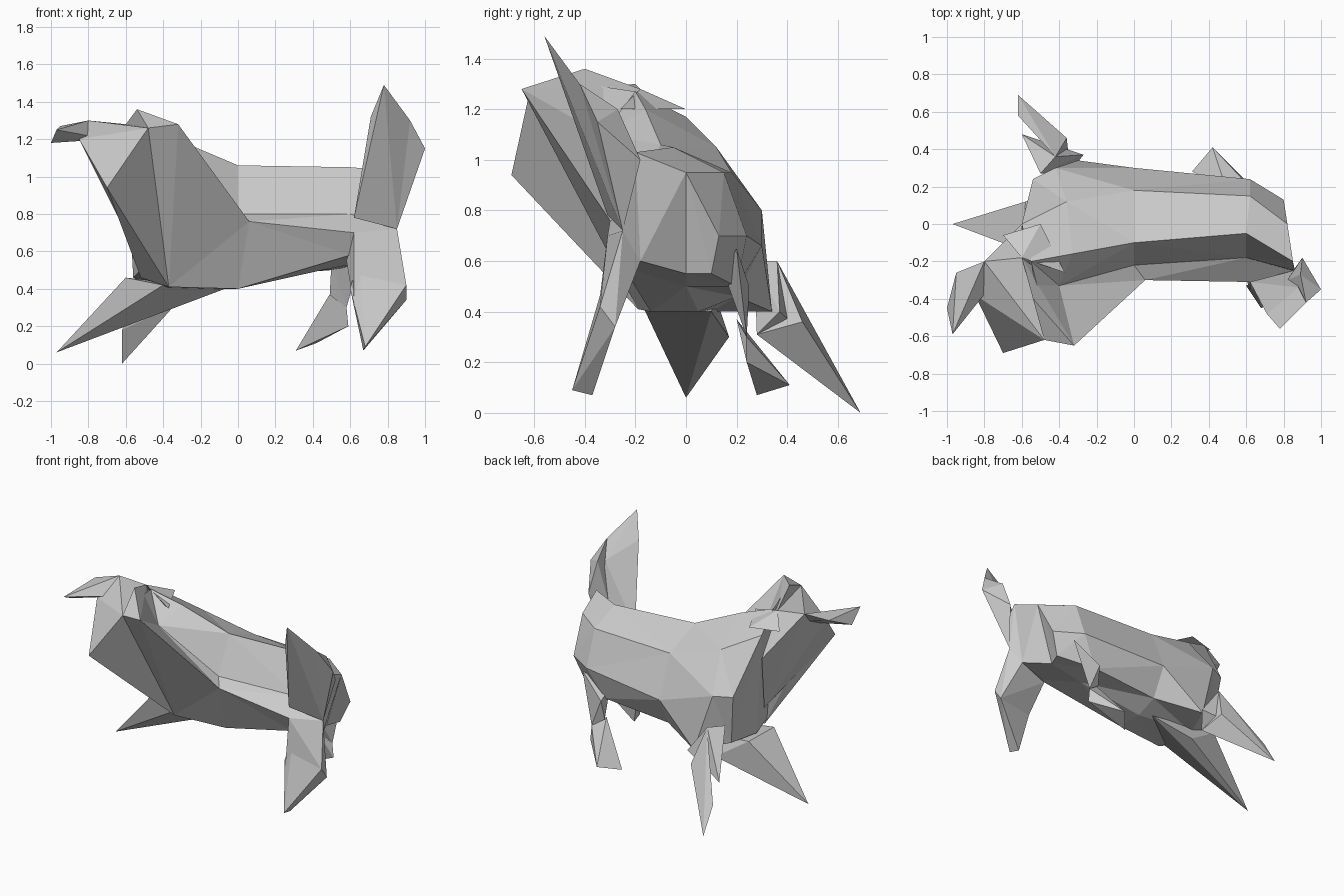
import bpy
import bmesh

default_cube = bpy.data.objects.get("Cube")
if default_cube:
    bpy.data.objects.remove(default_cube, do_unlink=True)

# One plain grey for the whole animal
grey = bpy.data.materials.new("plain_grey")
grey.use_nodes = True
colour = (0.6, 0.6, 0.6, 1)
grey.diffuse_color = colour
shader = next(node for node in grey.node_tree.nodes if node.type == "BSDF_PRINCIPLED")
shader.inputs["Base Color"].default_value = colour
shader.inputs["Roughness"].default_value = 0.8


def finish(bm, name):
    """Turn a bmesh into a flat-shaded, outward-facing object."""
    bmesh.ops.triangulate(bm, faces=bm.faces[:])
    bmesh.ops.recalc_face_normals(bm, faces=bm.faces[:])
    mesh = bpy.data.meshes.new(name)
    bm.to_mesh(mesh)
    bm.free()
    mesh.materials.append(grey)
    obj = bpy.data.objects.new(name, mesh)
    bpy.context.collection.objects.link(obj)
    return obj


def faceted(name, *points):
    """Faceted solid wrapped around a few corner points."""
    bm = bmesh.new()
    for point in points:
        bm.verts.new(point)
    result = bmesh.ops.convex_hull(bm, input=bm.verts[:])
    unused = set(result["geom_interior"]) | set(result["geom_unused"])
    loose = [item for item in unused if isinstance(item, bmesh.types.BMVert)]
    bmesh.ops.delete(bm, geom=loose, context="VERTS")
    return finish(bm, name)


def loft(name, *rings):
    """Skin a row of cross-sections and close both ends."""
    bm = bmesh.new()
    loops = [[bm.verts.new(point) for point in ring] for ring in rings]
    for near, far in zip(loops, loops[1:]):
        for i in range(len(near)):
            j = (i + 1) % len(near)
            bm.faces.new((near[i], near[j], far[j], far[i]))
    for end in (loops[0], loops[-1]):
        bm.faces.new(end)
    return finish(bm, name)


# Landmarks shared by neighbouring parts
ruff_tip = (-.7, -.69, .94)
ruff_top = (-.48, -.62, 1.26)
ruff_side = (-.32, -.65, 1.28)
ruff_foot = (-.37, -.19, .41)
ruff_back = (-.4, -.33, 1.1)
throat = (-.7, -.5, 1.1)
jaw = (-.85, -.38, 1.2)
brow = (-.8, -.2, 1.3)
crown = (-.6, -.18, 1.28)
ledge_front = (.06, -.3, .76)
ledge_back = (.62, -.31, .7)
tail_root = (.85, -.25, .72)
tail_bend = (.92, -.42, 1.3)
near_hock = (.9, -.28, .34)
near_stifle = (.9, -.34, .42)
near_seat = (.8, -.18, .6)
far_hock = (.58, .24, .3)
far_knee = (-.34, .28, .31)
far_elbow = (-.42, .36, .6)

# Trunk sections run: spine, inner fold, ledge, three belly points, flank, upper back
chest = [(-.55, -.2, 1.27), (-.5, -.4, 1.3), ruff_top, (-.52, -.2, .5),
         (-.56, 0, .46), (-.5, .2, .45), (-.54, .24, .8), (-.6, 0, 1.17)]
shoulder = [(-.33, -.16, 1.2), ruff_back, ruff_side, ruff_foot,
            (-.4, .1, .4), (-.3, .34, .4), (-.42, .3, .8), (-.36, .12, 1.05)]
waist = [(0, -.1, 1.06), (0, -.22, .8), ledge_front, (0, -.14, .4),
         (0, .05, .4), (0, .2, .46), (0, .3, .66), (0, .18, .95)]
hip = [(.6, -.05, 1.05), (.6, -.18, .8), ledge_back, (.6, -.25, .58),
       (.45, 0, .5), (.5, .2, .5), (.62, .24, .7), (.62, .15, .95)]
rump = [(.85, -.2, 1.03), (.86, -.25, .95), tail_root, near_seat,
        (.7, 0, .55), (.74, .1, .55), (.8, .13, .7), (.82, 0, .95)]
loft("trunk", chest, shoulder, waist, hip, rump)

# Chest ruff and shoulder crest
faceted("chest_ruff", ruff_tip, ruff_top, ruff_foot, throat,
        (-.52, -.15, .46), (-.54, -.2, .9))
faceted("ruff_fold", ruff_top, ruff_side, ruff_foot, ruff_back, ledge_front)
faceted("shoulder_crest", (-.54, -.4, 1.36), crown, ruff_side, ruff_top, ruff_back)

# Neck, muzzle and ear
faceted("neck", jaw, brow, crown, throat, ruff_tip, ruff_top,
        (-.6, 0, 1), (-.55, -.1, .6))
faceted("muzzle", jaw, brow, (-.95, -.26, 1.27), (-1, -.45, 1.18),
        (-.97, -.59, 1.25), (-.92, -.38, 1.27), (-.7, -.25, 1.2))
faceted("left_ear", crown, (-.7, -.06, 1.2), (-.5, 0, 1.2), (-.37, -.26, 1.2))

# Front legs
faceted("near_front_leg", (-.97, 0, .06), (-.78, -.05, .26), (-.6, -.14, .46),
        (-.4, -.17, .42), (-.58, .12, .45), (-.07, .1, .4), (-.35, .17, .3))
faceted("far_front_shin", (-.62, .69, 0), (-.62, .58, .18), (-.45, .52, .27),
        (-.36, .46, .36), far_knee, far_elbow)
faceted("far_front_thigh", far_elbow, far_knee, (-.6, .48, .3),
        (-.27, .37, .4), (-.5, .27, .6))

# Hind legs
faceted("near_hind_thigh", ledge_back, tail_root, near_hock, near_stifle, near_seat,
        (.58, -.22, .55), (.62, -.36, .3))
faceted("near_hind_shin", near_hock, near_stifle, (.68, -.45, .09), (.67, -.37, .07),
        (.6, -.33, .4), (.65, -.3, .6))
faceted("far_hind_thigh", far_hock, (.5, .15, .55), (.68, .2, .65),
        (.49, .22, .36), (.5, .25, .5))
faceted("far_hind_shin", far_hock, (.31, .28, .07), (.42, .41, .11),
        (.59, .24, .2), (.49, .2, .37))

# Raised tail
faceted("tail_blade", tail_root, tail_bend, (.78, -.56, 1.49), (.71, -.48, 1.32),
        (.62, -.31, .78), (.88, -.34, 1.18))
faceted("tail_side", tail_root, tail_bend, (1, -.35, 1.15), (.89, -.27, 1.2),
        (.9, -.18, 1), (.82, -.3, .9))
